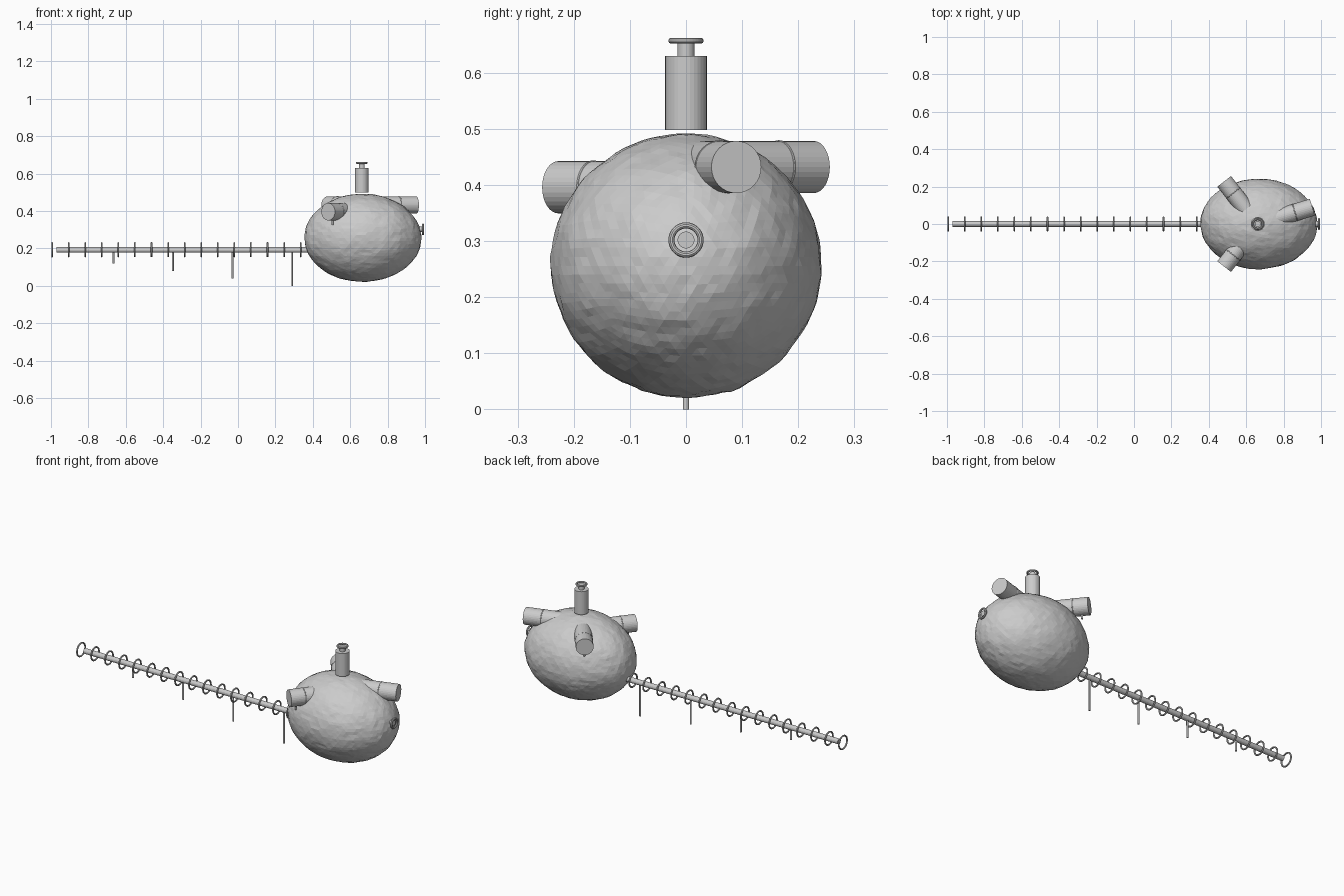
import bpy, bmesh, math
from mathutils import Vector, noise

if "Cube" in bpy.data.objects:
    bpy.data.objects.remove(bpy.data.objects["Cube"])


def rod(name, a, b, r, sides=32):
    """Cylinder from point a to point b."""
    a, b = Vector(a), Vector(b)
    bpy.ops.mesh.primitive_cylinder_add(vertices=sides, radius=r, depth=(b - a).length, location=(a + b) / 2)
    ob = bpy.context.object
    ob.rotation_euler = (b - a).to_track_quat('Z', 'Y').to_euler()
    ob.name = name
    return ob


def ring(name, loc, axis, major, minor):
    """Torus around an axis."""
    bpy.ops.mesh.primitive_torus_add(major_segments=32, minor_segments=10, major_radius=major,
                                     minor_radius=minor, location=loc)
    ob = bpy.context.object
    ob.rotation_euler = Vector(axis).to_track_quat('Z', 'Y').to_euler()
    ob.name = name
    return ob


# Lumpy faceted egg body
bpy.ops.mesh.primitive_ico_sphere_add(subdivisions=5, radius=1, location=(0.667, 0, 0.256))
body = bpy.context.object
body.name = "body"
for v in body.data.vertices:
    n = v.co.normalized()
    k = 1 + 0.012 * noise.noise(n * 2.5) + 0.012 * noise.noise(n * 9)
    v.co = Vector((n.x * 0.312, n.y * 0.241, n.z * 0.235)) * k

# Long tail pipe with evenly spaced rings
rod("tail_pipe", (-0.97, 0, 0.192), (0.42, 0, 0.192), 0.015, 16)
for i in range(16):
    ring(f"tail_ring_{i}", (-0.994 + i * 0.0886, 0, 0.193), (1, 0, 0),
         0.037 if i == 0 else 0.036, 0.0045)

# Hanging pins, growing longer towards the body
for i, (x, z) in enumerate([(-0.665, 0.12), (-0.348, 0.08), (-0.03, 0.04), (0.29, 0.0)]):
    rod(f"hanging_pin_{i}", (x, 0, z), (x, 0, 0.185), 0.005, 12)

# Bottle-like stack on top
rod("top_barrel", (0.662, 0, 0.498), (0.662, 0, 0.63), 0.037)
rod("top_neck", (0.662, 0, 0.625), (0.662, 0, 0.656), 0.015)
ring("top_lip", (0.662, 0, 0.657), (0, 0, 1), 0.026, 0.0055)

# Nose valve
rod("nose_neck", (0.93, 0, 0.302), (0.988, 0, 0.302), 0.015)
ring("nose_lip", (0.989, 0, 0.302), (1, 0, 0), 0.026, 0.0055)

# Three radial barrels with a collar and a small pin underneath
for i, (deg, z, reach) in enumerate([(17, 0.432, 0.307), (128, 0.432, 0.289), (232, 0.396, 0.289)]):
    d = Vector((math.cos(math.radians(deg)), math.sin(math.radians(deg)), 0))
    c = Vector((0.66, 0, z))
    rod(f"side_barrel_{i}", c + d * 0.1, c + d * reach, 0.0465)
    ring(f"side_collar_{i}", c + d * 0.21, d, 0.044, 0.004)
    p = c + d * 0.252
    rod(f"side_pin_{i}", p - Vector((0, 0, 0.07)), p - Vector((0, 0, 0.04)), 0.005, 12)
